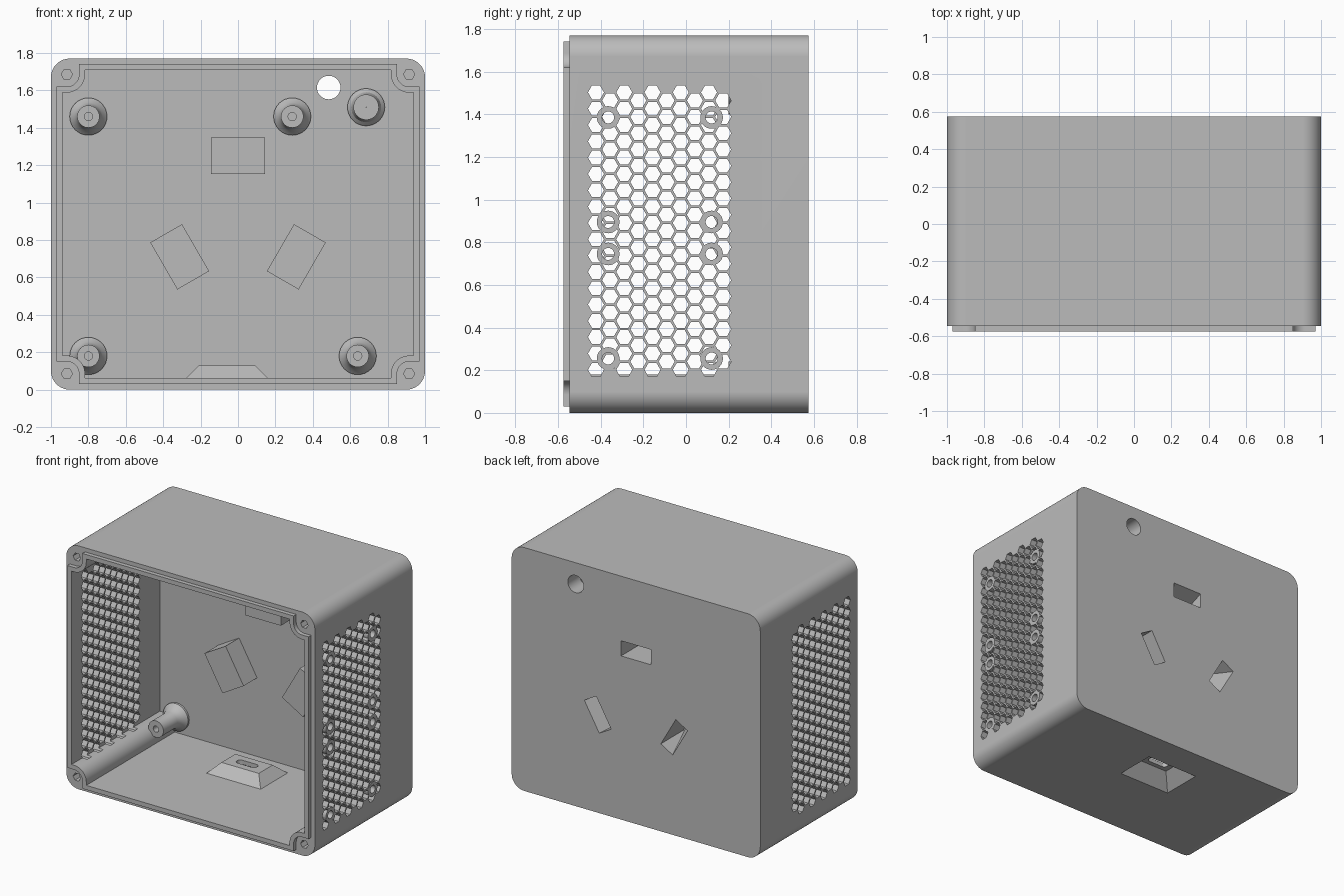
import bpy, bmesh
from math import sin, cos, pi, radians

cube = bpy.data.objects.get("Cube")
if cube:
    bpy.data.objects.remove(cube, do_unlink=True)

MID = 0.885                    # height of the case centre
FRONT, BACK, INNER = -0.545, 0.575, 0.44

grey = bpy.data.materials.new("grey plastic")
grey.use_nodes = True
grey.diffuse_color = (0.5, 0.5, 0.5, 1)
grey.node_tree.nodes["Principled BSDF"].inputs["Base Color"].default_value = (0.5, 0.5, 0.5, 1)


def place(axis, p, d):
    return {"X": (d, p[0], p[1]), "Y": (p[0], d, p[1]), "Z": (p[0], p[1], d)}[axis]


def add_prism(bm, axis, pts, a, b, end=None):
    """Extrude an outline from a to b, optionally lofting to another outline."""
    lo = [bm.verts.new(place(axis, p, a)) for p in pts]
    hi = [bm.verts.new(place(axis, p, b)) for p in (end or pts)]
    bm.faces.new(lo)
    bm.faces.new(hi)
    for i in range(len(lo)):
        j = (i + 1) % len(lo)
        bm.faces.new((lo[i], lo[j], hi[j], hi[i]))


def finish(name, bm):
    bmesh.ops.remove_doubles(bm, verts=bm.verts, dist=1e-5)
    bmesh.ops.recalc_face_normals(bm, faces=bm.faces)
    mesh = bpy.data.meshes.new(name)
    bm.to_mesh(mesh)
    bm.free()
    mesh.materials.append(grey)
    obj = bpy.data.objects.new(name, mesh)
    bpy.context.collection.objects.link(obj)
    return obj


def prism(name, *args, **kw):
    bm = bmesh.new()
    add_prism(bm, *args, **kw)
    return finish(name, bm)


def lathe(name, axis, profile, cx, cy, n=32):
    bm = bmesh.new()
    loops = [[bm.verts.new(place(axis, p, d)) for p in circle(cx, cy, max(r, 1e-3), n)]
             for r, d in profile]
    for a, b in zip(loops, loops[1:]):
        for i in range(n):
            j = (i + 1) % n
            bm.faces.new((a[i], a[j], b[j], b[i]))
    return finish(name, bm)


def select(obj):
    bpy.ops.object.select_all(action="DESELECT")
    obj.select_set(True)
    bpy.context.view_layer.objects.active = obj


def combine(target, tool, operation):
    tool.hide_render = True
    mod = target.modifiers.new("combine", "BOOLEAN")
    mod.object, mod.operation, mod.solver = tool, operation, "EXACT"
    select(target)
    bpy.ops.object.modifier_apply(modifier=mod.name)
    bpy.data.objects.remove(tool, do_unlink=True)


def smooth(obj):
    select(obj)
    bpy.ops.object.shade_smooth_by_angle(angle=radians(25))


def circle(cx, cy, r, n=32):
    return [(cx + r * cos(2 * pi * i / n), cy + r * sin(2 * pi * i / n)) for i in range(n)]


def rect(cx, cy, hx, hy):
    return [(cx - hx, cy - hy), (cx + hx, cy - hy), (cx + hx, cy + hy), (cx - hx, cy + hy)]


def four_corners(corner):
    """Mirror the upper right corner path into a closed outline."""
    out = []
    for sx, sz in ((1, 1), (1, -1), (-1, -1), (-1, 1)):
        path = [(sx * x, MID + sz * z) for x, z in corner]
        out += path if sx * sz > 0 else path[::-1]
    return out


def rounded(hx, hz, r, n=10):
    return four_corners([(hx - r + r * sin(i * pi / 2 / n), hz - r + r * cos(i * pi / 2 / n))
                         for i in range(n + 1)])


def notched(hx, hz, r, n=10):
    """Rectangle whose corners step around the screw posts."""
    px, pz = 0.915, 0.8
    arc = [(px - r * cos(i * pi / 2 / n), pz - r * sin(i * pi / 2 / n)) for i in range(n + 1)]
    return four_corners([(px - r, hz)] + arc + [(hx, pz - r)])


# Case shell with front lip and corner screw posts
case = prism("case", "Y", rounded(1, MID, 0.1), FRONT, BACK)
combine(case, prism("lip", "Y", notched(0.97, 0.855, 0.065), -0.575, -0.5), "UNION")
combine(case, prism("cavity", "Y", notched(0.937, 0.823, 0.097), -0.7, INNER), "DIFFERENCE")

# Wall-hanging pockets, spaced evenly around a circle
def turned(pts, angle):
    c, s = cos(angle), sin(angle)
    return [(x * c - z * s, 0.89 + x * s + z * c) for x, z in pts]

for k in range(3):
    turn = k * 2 * pi / 3
    combine(case, prism("pocket_box", "Y", turned(rect(0, 0.36, 0.145, 0.098), turn),
                        0.285, 0.5), "UNION")
    combine(case, prism("pocket", "Y", turned(rect(0, 0.36, 0.12, 0.06), turn), 0.6, 0.32,
                        end=turned(rect(0, 0.305, 0.12, 0.005), turn)), "DIFFERENCE")

# Cable port in the floor: tapered bump, matching recess and slot
PX, PY = -0.06, 0.19
combine(case, prism("port_bump", "Z", rect(PX, PY, 0.24, 0.18), 0.04, 0.13,
                    end=rect(PX, PY, 0.15, 0.08)), "UNION")
combine(case, prism("port_recess", "Z", rect(PX, PY, 0.22, 0.16), -0.01, 0.1,
                    end=rect(PX, PY, 0.12, 0.06)), "DIFFERENCE")
slot = [(PX + s * 0.055 + x, PY + y) for s, half in ((1, 0), (-1, 1))
        for x, y in [(0.027 * cos(a * pi / 8 - pi / 2 + half * pi),
                      0.027 * sin(a * pi / 8 - pi / 2 + half * pi)) for a in range(9)]]
combine(case, prism("port_slot", "Z", slot, -0.1, 0.2), "DIFFERENCE")

# Cable hole in the back and screw holes in the corner posts
holes = bmesh.new()
add_prism(holes, "Y", circle(0.485, 1.615, 0.063), 0.3, 0.7)
for sx in (-1, 1):
    for sz in (-1, 1):
        add_prism(holes, "Y", circle(sx * 0.915, MID + sz * 0.8, 0.03, 6), -0.7, -0.2)
combine(case, finish("holes", holes), "DIFFERENCE")

# Honeycomb vents in both side walls
vents = bmesh.new()
PITCH = 0.0765
for side in (-1, 1):
    for col in range(10):
        odd = col % 2
        for row in range(18 - odd):
            hexagon = circle(-0.422 + col * PITCH * 0.866, 0.202 + (row + odd / 2) * PITCH, 0.0375, 6)
            add_prism(vents, "X", hexagon, side * 0.9, side * 1.05)
combine(case, finish("vents", vents), "DIFFERENCE")

# Fan screw holes with rings, on one side only
fan_points = [(y, z) for y in (-0.365, 0.12) for z in (0.255, 0.745, 0.895, 1.385)]
fan_holes = bmesh.new()
for y, z in fan_points:
    add_prism(fan_holes, "X", circle(y, z, 0.028), 0.9, 1.05)
combine(case, finish("fan_holes", fan_holes), "DIFFERENCE")
for y, z in fan_points:
    ring = [(0.028, 0.937), (0.053, 0.937), (0.053, 1.0), (0.028, 1.0), (0.028, 0.937)]
    smooth(lathe("fan_screw_ring", "X", ring, y, z))

# Board standoffs with flared feet and screw bores
for x, z in ((-0.8, 1.46), (0.29, 1.46), (-0.8, 0.18), (0.64, 0.18)):
    smooth(lathe("standoff", "Y", [(0, 0.36), (0.022, 0.36), (0.022, 0.2), (0.06, 0.2),
                 (0.06, 0.36), (0.075, 0.4), (0.1, 0.425), (0.1, 0.45)], x, z))
smooth(lathe("support_peg", "Y", [(0, 0.2), (0.068, 0.2), (0.068, 0.37),
             (0.08, 0.405), (0.1, 0.425), (0.1, 0.45)], 0.685, 1.51))

smooth(case)
weighted = case.modifiers.new("even shading", "WEIGHTED_NORMAL")
weighted.keep_sharp = True
